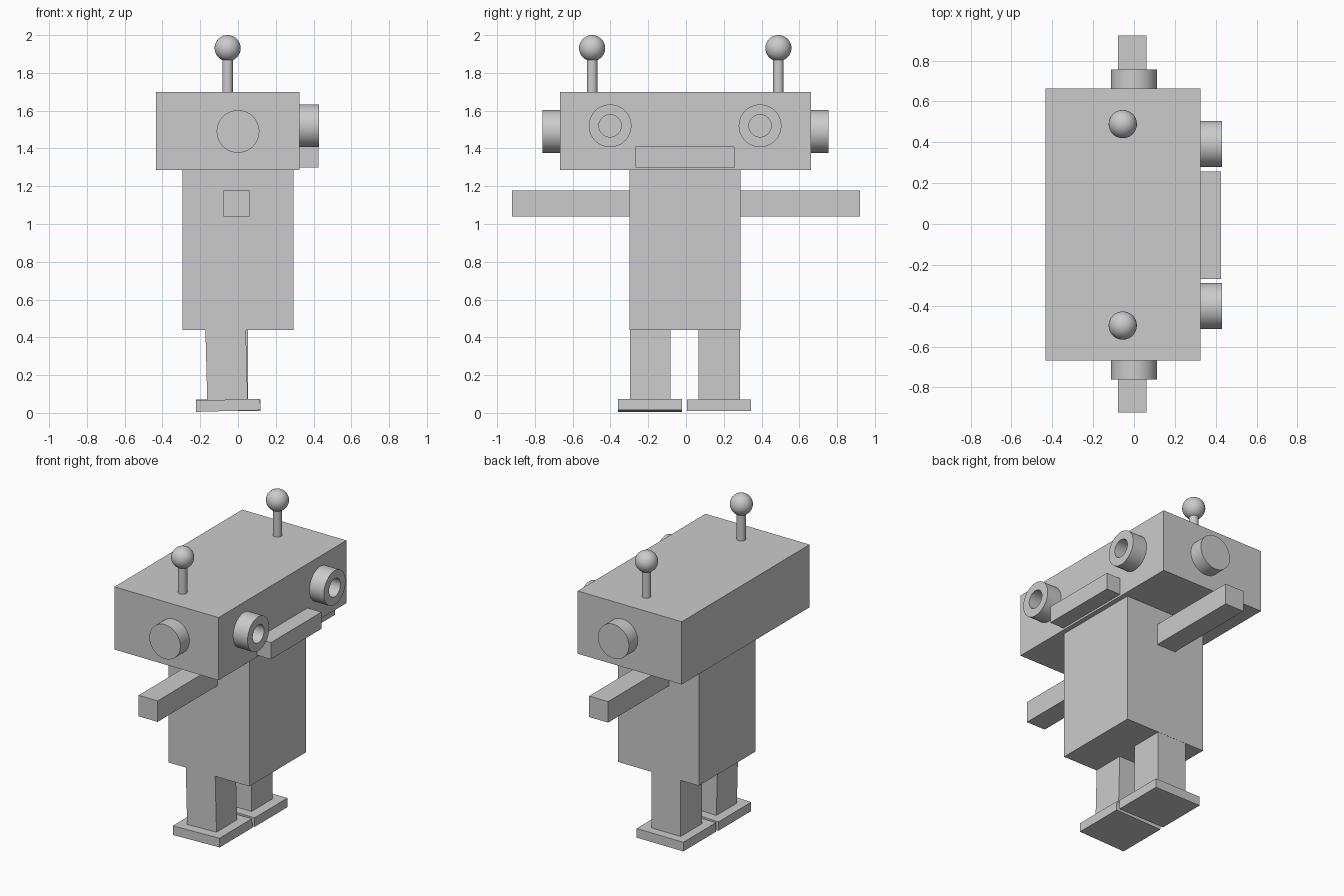
import bpy, bmesh, math
from mathutils import Matrix, Vector

if "Cube" in bpy.data.objects:
    bpy.data.objects.remove(bpy.data.objects["Cube"])


def finish(bm, name, smooth=False):
    bmesh.ops.recalc_face_normals(bm, faces=bm.faces)
    mesh = bpy.data.meshes.new(name)
    bm.to_mesh(mesh)
    bm.free()
    obj = bpy.data.objects.new(name, mesh)
    bpy.context.collection.objects.link(obj)
    if smooth:
        bpy.ops.object.select_all(action='DESELECT')
        obj.select_set(True)
        bpy.context.view_layer.objects.active = obj
        bpy.ops.object.shade_smooth_by_angle(angle=math.radians(35))
    return obj


def box(name, x, y, z, tilt=0.0, pivot=(0, 0, 0)):
    """Box from (min, max) ranges, optionally tilted about y at a pivot."""
    bm = bmesh.new()
    size = [r[1] - r[0] for r in (x, y, z)]
    mid = [(r[0] + r[1]) / 2 for r in (x, y, z)]
    bmesh.ops.create_cube(bm, size=1, matrix=Matrix.Translation(mid) @ Matrix.Diagonal((*size, 1)))
    bmesh.ops.rotate(bm, verts=bm.verts, cent=pivot,
                     matrix=Matrix.Rotation(math.radians(tilt), 3, 'Y'))
    return finish(bm, name)


def lathe(name, profile, origin, axis):
    """Spin a (radius, height) profile around an axis through origin."""
    bm = bmesh.new()
    verts = [bm.verts.new((r, 0, h)) for r, h in profile]
    edges = [bm.edges.new(pair) for pair in zip(verts, verts[1:])]
    bmesh.ops.spin(bm, geom=verts + edges, cent=(0, 0, 0), axis=(0, 0, 1),
                   angle=2 * math.pi, steps=48)
    bmesh.ops.remove_doubles(bm, verts=bm.verts, dist=1e-5)
    turn = Vector((0, 0, 1)).rotation_difference(Vector(axis)).to_matrix().to_4x4()
    bmesh.ops.transform(bm, verts=bm.verts, matrix=Matrix.Translation(origin) @ turn)
    return finish(bm, name, True)


# Head, mouth and torso
box("head", (-0.433, 0.325), (-0.667, 0.663), (1.287, 1.70))
box("mouth", (0.325, 0.427), (-0.268, 0.258), (1.30, 1.41))
box("torso", (-0.295, 0.293), (-0.30, 0.288), (0.44, 1.287))

for side, label in ((-1, "right"), (1, "left")):
    # Arm
    y0, y1 = sorted((side * 0.28, side * 0.922))
    box(label + "_arm", (-0.078, 0.06), (y0, y1), (1.04, 1.178))

    # Ear disc
    lathe(label + "_ear", [(0, 0), (0.113, 0), (0.113, 0.098), (0, 0.098)],
          (0, -0.003 + side * 0.66, 1.49), (0, side, 0))

    # Ring-shaped eye, open down to the face
    lathe(label + "_eye", [(0.059, 0), (0.113, 0), (0.113, 0.105), (0.059, 0.105), (0.059, 0)],
          (0.325, -0.005 + side * 0.397, 1.52), (1, 0, 0))

    # Antenna rod and ball
    base = (-0.055, -0.004 + side * 0.493, 1.69)
    lathe(label + "_antenna_rod", [(0, 0), (0.028, 0), (0.028, 0.2), (0, 0.2)], base, (0, 0, 1))
    ball = [(0.069 * math.sin(math.pi * i / 24), -0.069 * math.cos(math.pi * i / 24))
            for i in range(25)]
    ball[0], ball[-1] = (0, -0.069), (0, 0.069)
    lathe(label + "_antenna_ball", ball, (base[0], base[1], 1.931), (0, 0, 1))

# Legs and feet; one side leans very slightly
for label, leg_y, foot_y, tilt in (("right", (-0.297, -0.083), (-0.36, -0.02), -1.5),
                                   ("left", (0.067, 0.287), (0.005, 0.345), 0)):
    pivot = (-0.052, 0, 0.04)
    box(label + "_leg", (-0.162, 0.052), leg_y, (0.065, 0.445), tilt, pivot)
    box(label + "_foot", (-0.222, 0.118), foot_y, (0.01, 0.07), tilt, pivot)
